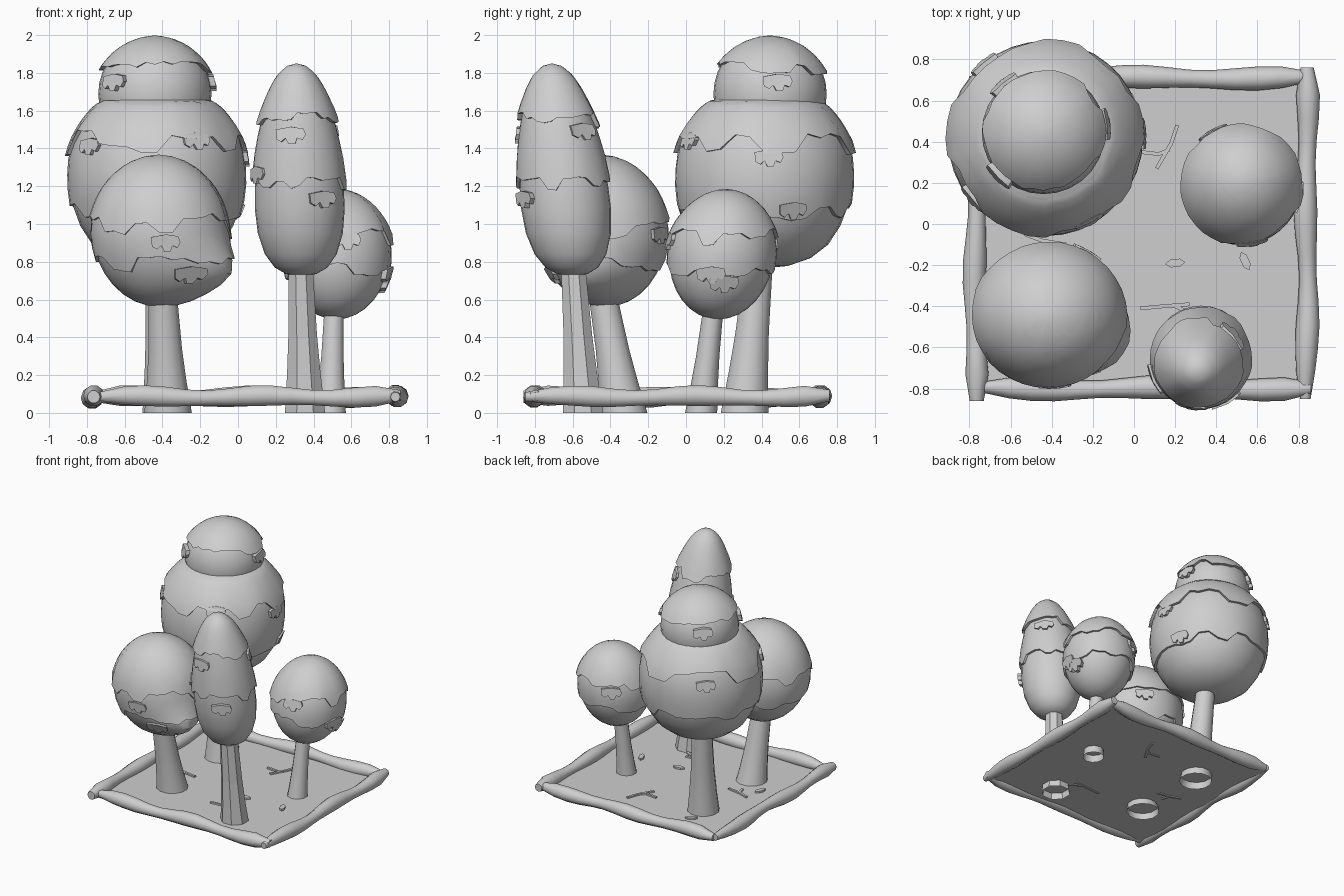
import bpy, bmesh, math, random
from mathutils import Vector

if "Cube" in bpy.data.objects:
    bpy.data.objects.remove(bpy.data.objects["Cube"])

random.seed(4)
grey = bpy.data.materials.new("plain_grey")
grey.diffuse_color = (0.62, 0.62, 0.62, 1)
grey.use_nodes = True
grey.node_tree.nodes["Principled BSDF"].inputs["Base Color"].default_value = grey.diffuse_color


def finish(name, bm, angle=40):
    bmesh.ops.remove_doubles(bm, verts=bm.verts, dist=0.0004)
    bmesh.ops.recalc_face_normals(bm, faces=bm.faces)
    me = bpy.data.meshes.new(name)
    bm.to_mesh(me)
    bm.free()
    me.materials.append(grey)
    ob = bpy.data.objects.new(name, me)
    bpy.context.collection.objects.link(ob)
    if angle:
        bpy.ops.object.select_all(action='DESELECT')
        ob.select_set(True)
        bpy.context.view_layer.objects.active = ob
        bpy.ops.object.shade_smooth_by_angle(angle=math.radians(angle))
    return ob


def loft(name, rings, caps=False, angle=40):
    """Skin a list of closed rings with quads."""
    bm = bmesh.new()
    vs = [[bm.verts.new(p) for p in r] for r in rings]
    n = len(rings[0])
    for a, b in zip(vs, vs[1:]):
        for i in range(n):
            j = (i + 1) % n
            bm.faces.new((a[i], a[j], b[j], b[i]))
    if caps:
        bm.faces.new(vs[0])
        bm.faces.new(vs[-1])
    return finish(name, bm, angle)


def egg(rx, z0, z1, n=16):
    """Ellipsoid profile from top to bottom as (radius, z)."""
    m, h = (z0 + z1) / 2, (z1 - z0) / 2
    return [(rx * math.sin(math.pi * i / n), m + h * math.cos(math.pi * i / n)) for i in range(n + 1)]


class Foliage:
    """A leafy mass with ragged overlapping layers and small leaf tufts."""

    def __init__(self, name, low, high, profile, squash=1.0, bulge=None):
        self.name, self.low, self.high = name, Vector(low), Vector(high)
        self.prof, self.squash, self.bulge = profile, squash, bulge

    def t_at(self, z):
        p = self.prof
        for i in range(len(p) - 1):
            if p[i + 1][1] <= z <= p[i][1]:
                return i + (p[i][1] - z) / max(p[i][1] - p[i + 1][1], 1e-6)
        return 0 if z > p[0][1] else len(p) - 1

    def point(self, a, t, off=0.0):
        i = min(int(t), len(self.prof) - 2)
        f = t - i
        r = self.prof[i][0] * (1 - f) + self.prof[i + 1][0] * f
        z = self.prof[i][1] * (1 - f) + self.prof[i + 1][1] * f
        top, bot = self.prof[0][1], self.prof[-1][1]
        c = self.low.lerp(self.high, (z - bot) / (top - bot))
        k = min(1, r / 0.1)
        r += off * k
        z += off * 0.6 * (1 - k)
        x, y = c.x + r * math.cos(a), c.y + r * self.squash * math.sin(a)
        if self.bulge:
            ba, bz, amt = self.bulge
            w = max(0, math.cos(a - ba)) ** 4 * math.exp(-((z - bz) / 0.13) ** 2) * amt * k
            x, y = x + w * math.cos(ba), y + w * math.sin(ba)
        return Vector((x, y, z))

    def body(self, n=28):
        rows = len(self.prof)
        loft(self.name + "_core", [[self.point(math.tau * i / n, t) for i in range(n)]
                                   for t in range(rows)])

    def layer(self, label, z_edge, amp, lift, n=36, k=10):
        edge = []
        while len(edge) < n:    # ragged rim: flat runs, slopes and sudden steps
            level = random.uniform(-amp, amp)
            run = random.choice((2, 3, 4))
            edge += [level + random.uniform(-.2, .2) * amp for _ in range(run)]
        te = [self.t_at(z_edge + e) for e in edge[:n]]
        rings = []
        for row in range(k + 1):
            f = row / k
            rings.append([self.point(math.tau * i / n, te[i] * f, 0.004 + lift * f ** 2)
                          for i in range(n)])
        rings.append([self.point(math.tau * i / n, te[i], -0.01) for i in range(n)])
        loft(self.name + label, rings)

    def tuft(self, deg, z):
        shape = [(-.075, .02), (-.07, -.03), (-.045, -.045), (-.025, -.025), (-.01, -.055), (.02, -.055),
                 (.03, -.025), (.055, -.035), (.07, -.005), (.06, .025), (0, .035)]
        r = max((self.point(0, self.t_at(z)) - self.point(math.pi, self.t_at(z))).length / 2, .1)
        outline = [(math.radians(deg) + u / r, self.t_at(z + v)) for u, v in shape]
        loft(self.name + "_tuft", [[self.point(a, t, o) for a, t in outline] for o in (-.005, .03)], True, 30)


def trunk(name, low, high, top, r0, r1, sides, angle):
    low, high = Vector((*low, 0)), Vector((*high, top))
    rings = []
    for f, g in ((0, 1), (.1, .85), (.25, .6), (.5, .3), (1, 0)):
        c, r = low.lerp(high, f), r1 + (r0 - r1) * g
        rings.append([c + Vector((r * math.cos(math.tau * (i + .5) / sides),
                                  r * math.sin(math.tau * (i + .5) / sides), 0)) for i in range(sides)])
    loft(name, rings, False, angle)


# Trunks, open at the foot
trunk("big_trunk", (-.38, .31), (-.42, .39), .85, .13, .075, 12, 40)
trunk("round_trunk", (-.37, -.33), (-.40, -.45), .68, .13, .075, 12, 40)
trunk("tall_trunk", (.355, -.545), (.33, -.60), .82, .115, .068, 8, 0)
trunk("small_trunk", (.49, .08), (.51, .15), .6, .085, .052, 10, 40)

# Big tree: wide lower crown and round upper crown
big = Foliage("big_crown", (-.43, .41), (-.43, .42),
              [(0, 1.665), (.29, 1.655), (.345, 1.61), (.40, 1.53), (.44, 1.44), (.46, 1.33), (.462, 1.22),
               (.445, 1.1), (.405, .99), (.34, .89), (.25, .82), (.13, .778), (0, .765)])
big.body()
big.layer("_lower_layer", 1.06, .05, .014)
big.layer("_upper_layer", 1.43, .07, .028)
for d, z in ((-140, 1.42), (-62, 1.45), (3, 1.36), (20, 1.08), (130, 1.38)):
    big.tuft(d, z)
cap = Foliage("top_crown", (-.44, .445), (-.44, .445), egg(.30, 1.38, 1.996))
cap.body()
cap.layer("_layer", 1.81, .045, .022)
for d, z in ((-135, 1.76), (8, 1.76), (130, 1.76)):
    cap.tuft(d, z)

# Round front tree with a sagging bulge
rnd = Foliage("round_crown", (-.41, -.43), (-.42, -.45), egg(.355, .56, 1.365), .95,
              (math.radians(-25), .73, .11))
rnd.body()
rnd.layer("_lower_layer", .78, .05, .012)
rnd.layer("_upper_layer", .99, .06, .02)
for d, z in ((-85, .91), (-65, .74), (60, .95)):
    rnd.tuft(d, z)

# Tall narrow tree
tall = Foliage("tall_crown", (.335, -.60), (.31, -.71),
               [(0, 1.848), (.05, 1.835), (.095, 1.79), (.13, 1.72), (.165, 1.62), (.195, 1.5), (.22, 1.36),
                (.235, 1.2), (.238, 1.08), (.225, .95), (.19, .84), (.14, .77), (.08, .735), (0, .722)])
tall.body()
tall.layer("_lower_layer", 1.22, .06, .014)
tall.layer("_upper_layer", 1.55, .045, .03)
for d, z in ((-100, 1.48), (-155, 1.27), (-60, 1.14), (40, 1.5)):
    tall.tuft(d, z)

# Small right tree
small = Foliage("small_crown", (.52, .17), (.53, .21), egg(.278, .495, 1.184))
small.body()
small.layer("_lower_layer", .75, .045, .012)
small.layer("_upper_layer", .93, .05, .024)
for d, z in ((-80, .92), (5, .69), (-10, .74), (120, .9)):
    small.tuft(d, z)

# Ground slab
G = .065
sq = [(-.77, -.81), (.84, -.81), (.84, .71), (-.77, .71)]
loft("ground", [[Vector((x, y, z)) for x, y in sq] for z in (G - .008, G)], True, 0)


# Knobbly border logs
def log(name, a, b, sides=10, n=14):
    a, b = Vector((*a, .085)), Vector((*b, .085))
    d = (b - a).normalized()
    side = d.cross(Vector((0, 0, 1)))
    ph = random.uniform(0, 6)
    rings = []
    for i in range(n + 1):
        f = i / n
        r = .05 + .008 * math.sin(f * 17 + ph)
        s = 0
        if i in (0, n):
            r, s = r * .6, (.02 if i else -.02)
        c = a.lerp(b, f) + d * s + side * .007 * math.sin(f * 11 + ph) + Vector((0, 0, .007 * math.sin(f * 14)))
        rings.append([c + r * (side * math.cos(math.tau * j / sides) + Vector((0, 0, math.sin(math.tau * j / sides))))
                      for j in range(sides)])
    loft(name, rings, True, 50)


log("front_log", (-.72, -.80), (.84, -.80))
log("back_log", (-.74, .71), (.83, .71))
log("left_log", (-.77, -.84), (-.77, .70))
log("right_log", (.84, -.83), (.84, .74))


# Forked twigs lying on the ground
def twig(pts, w=.009):
    rings = []
    for i, p in enumerate(pts):
        q, o = Vector(pts[min(i + 1, len(pts) - 1)]), Vector(pts[max(i - 1, 0)])
        d = (q - o).normalized()
        s = Vector((-d.y, d.x)) * w
        rings.append([Vector((p[0] + k * s.x, p[1] + k * s.y, G + z))
                      for k, z in ((-1, -.015), (1, -.015), (1, .012), (-1, .012))])
    loft("twig", rings, True, 0)


twig([(.21, .48), (.18, .39), (.11, .27)])
twig([(.17, .36), (.12, .34), (.03, .35)])
twig([(.03, -.41), (.14, -.40), (.27, -.39)])
twig([(.20, -.40), (.27, -.43), (.33, -.47)])
twig([(-.53, -.05), (-.45, -.08), (-.33, -.10)])
twig([(-.44, -.08), (-.42, -.15)])

# Pebbles
for x, y, ang in ((.20, -.19, .1), (.54, -.18, 2.0), (-.40, .50, .6), (-.55, -.2, 1.2)):
    ring = []
    for i in range(6):
        u, v = .048 * math.cos(i * math.tau / 6), .022 * math.sin(i * math.tau / 6)
        ring.append((x + u * math.cos(ang) - v * math.sin(ang), y + u * math.sin(ang) + v * math.cos(ang)))
    loft("pebble", [[Vector((px, py, z)) for px, py in ring] for z in (G - .005, G + .015)], True, 0)
